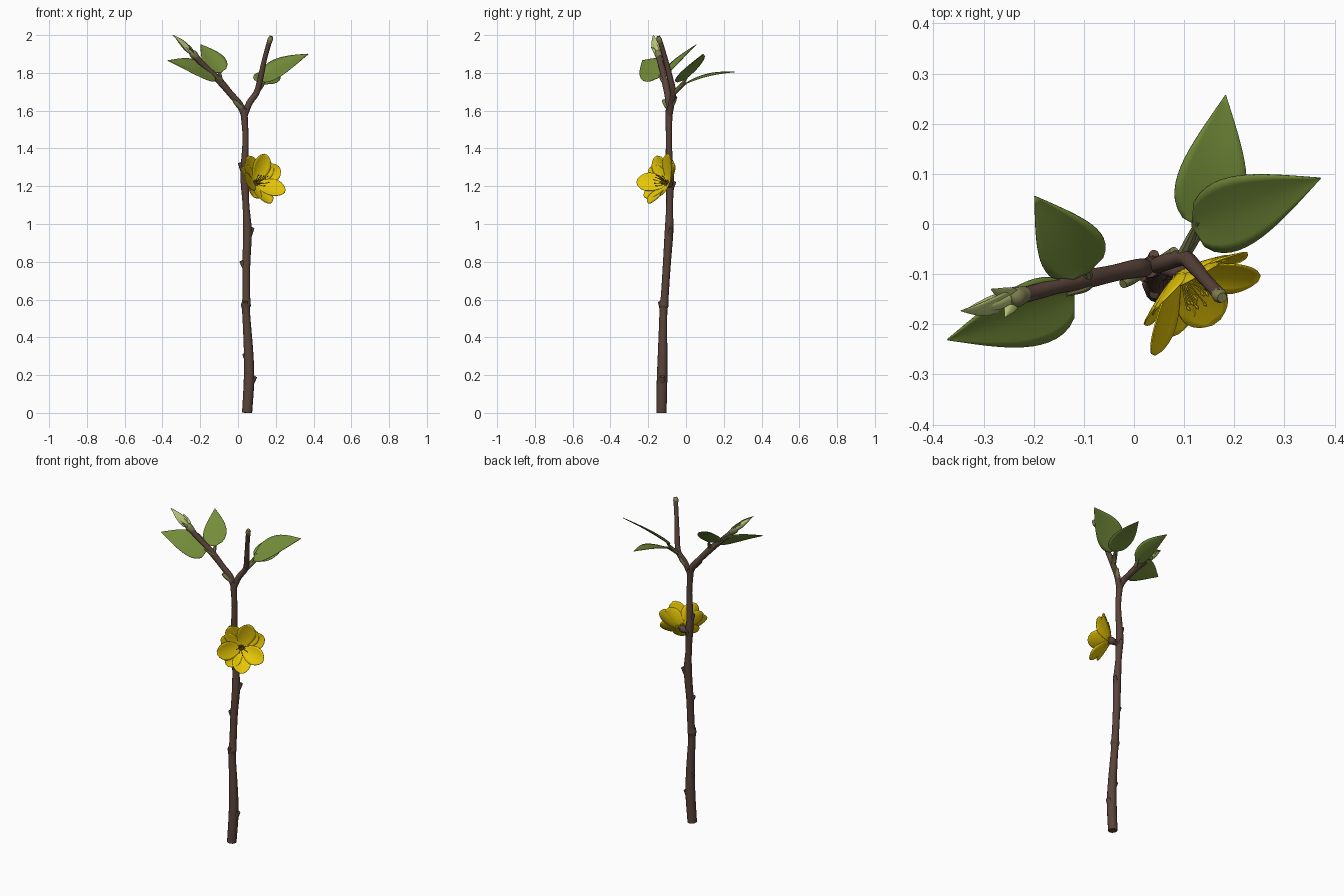
import bpy, bmesh, math
from mathutils import Vector as V


def mat(name, c):
    m = bpy.data.materials.new(name)
    m.diffuse_color = (*c, 1)
    return m


BARK = mat("brown_bark", (0.1, 0.057, 0.042))
LEAF = mat("leaf_green", (0.175, 0.265, 0.042))
BUD = mat("pale_bud_green", (0.50, 0.58, 0.19))
STALK = mat("olive_stalk", (0.21, 0.21, 0.08))
PETAL = mat("petal_yellow", (0.78, 0.56, 0.002))
STAMEN = mat("stamen_gold", (0.50, 0.34, 0.005))


def finish(bm, name, m, thick=0):
    bmesh.ops.recalc_face_normals(bm, faces=bm.faces)
    me = bpy.data.meshes.new(name)
    bm.to_mesh(me)
    bm.free()
    me.materials.append(m)
    ob = bpy.data.objects.new(name, me)
    bpy.context.collection.objects.link(ob)
    if thick:
        s = ob.modifiers.new("thickness", 'SOLIDIFY')
        s.thickness = thick
        s.offset = 0
    bpy.ops.object.select_all(action='DESELECT')
    ob.select_set(True)
    bpy.context.view_layer.objects.active = ob
    bpy.ops.object.shade_smooth_by_angle(angle=math.radians(40))
    return ob


def sweep(name, pts, m, sides=14, steps=5):
    """Round tube through (x, y, z, radius) points, smoothed."""
    P = [V(p) for p in pts]
    P = [P[0] * 2 - P[1]] + P + [P[-1] * 2 - P[-2]]
    P[0][3], P[-1][3] = pts[0][3], pts[-1][3]
    path = []
    for i in range(1, len(P) - 2):
        a, b, c, d = P[i - 1:i + 3]
        for k in range(steps):
            t = k / steps
            path.append(0.5 * (2 * b + (c - a) * t + (2 * a - 5 * b + 4 * c - d) * t * t
                               + (3 * b - a - 3 * c + d) * t ** 3))
    path.append(P[-2])
    bm = bmesh.new()
    rings = []
    u = V((1, 0.13, 0.07))
    for i, p in enumerate(path):
        d = (path[min(i + 1, len(path) - 1)] - path[max(i - 1, 0)]).to_3d().normalized()
        u = (u - d * u.dot(d)).normalized()
        w = d.cross(u)
        r = max(p[3], 0.0005)
        rings.append([bm.verts.new(p.to_3d() + r * (u * math.cos(q) + w * math.sin(q)))
                      for q in (2 * math.pi * j / sides for j in range(sides))])
    for A, B in zip(rings, rings[1:]):
        for j in range(sides):
            k = (j + 1) % sides
            bm.faces.new((A[j], A[k], B[k], B[j]))
    bm.faces.new(rings[0])
    bm.faces.new(rings[-1])
    return finish(bm, name, m)


def sheet(name, f, m, thick, nt=16, nv=8):
    """Thin surface f(t, v), t along 0..1 and v across -1..1."""
    bm = bmesh.new()
    g = [[bm.verts.new(f(i / nt, 2 * j / nv - 1)) for j in range(nv + 1)] for i in range(nt + 1)]
    for i in range(nt):
        for j in range(nv):
            bm.faces.new((g[i][j], g[i + 1][j], g[i + 1][j + 1], g[i][j + 1]))
    return finish(bm, name, m, thick)


def leaf(name, base, tip, side, arch, fold, m=LEAF):
    base, tip, side = V(base), V(tip), V(side)
    n = (tip - base).cross(side).normalized()
    n = n if n.z > 0 else -n

    def f(t, v):
        w = 1.12 * max(math.sin(math.pi * t ** 0.7), 0.0) ** 0.7 * (1 - t) ** 0.3 + 0.01
        return base.lerp(tip, t) + side * v * w + n * (
            arch * math.sin(math.pi * t) + fold * abs(v) ** 1.5 * w)
    return sheet(name, f, m, 0.003)


# Main stem and fork
sweep("main_stem", [
    (.048, -.13, 0, .027), (.058, -.127, .17, .028), (.056, -.124, .32, .025),
    (.043, -.12, .53, .021), (.042, -.118, .57, .026), (.044, -.113, .61, .021),
    (.044, -.102, .78, .021), (.05, -.09, .96, .023), (.042, -.087, 1.1, .018),
    (.036, -.085, 1.22, .022), (.034, -.088, 1.3, .02), (.04, -.091, 1.45, .016),
    (.034, -.09, 1.56, .018), (.03, -.087, 1.61, .02)], BARK)
sweep("left_branch", [(.034, -.089, 1.57, .016), (.01, -.088, 1.63, .019), (-.04, -.098, 1.69, .017),
                      (-.095, -.11, 1.755, .019), (-.15, -.123, 1.81, .016), (-.205, -.138, 1.865, .016),
                      (-.235, -.145, 1.9, .017)], BARK)
sweep("right_branch", [(.034, -.089, 1.57, .016), (.06, -.077, 1.64, .017), (.1, -.068, 1.70, .016),
                       (.123, -.088, 1.79, .015), (.14, -.108, 1.87, .013), (.162, -.132, 1.95, .013),
                       (.171, -.142, 1.98, .013)], BARK)

# Short stubs of old twigs along the wood: start, end, radius
for i, (a, b, r) in enumerate([
        ((.06, -.127, .15), (.09, -.125, .195), .017), ((.055, -.124, .27), (.032, -.118, .315), .014),
        ((.043, -.118, .54), (.04, -.14, .59), .013), ((.044, -.102, .76), (.016, -.105, .805), .013),
        ((.05, -.09, .92), (.078, -.078, .98), .013), ((.036, -.085, 1.18), (.04, -.06, 1.225), .013),
        ((.034, -.088, 1.26), (.008, -.09, 1.325), .012)]):
    a, b = V(a), V(b)
    sweep(f"twig_stub_{i}", [(*a, r * 1.2), (*a.lerp(b, .6), r), (*b, r * .75)], BARK, 10, 3)

# Olive scars at the fork and collars at the branch ends
sweep("fork_scar_left", [(.02, -.09, 1.61, .014), (-.005, -.108, 1.635, .013), (-.022, -.12, 1.655, .009)], STALK, 10)
sweep("fork_scar_right", [(.05, -.08, 1.62, .013), (.07, -.064, 1.65, .012), (.08, -.054, 1.675, .009)], STALK, 10)
sweep("left_tip_collar", [(-.218, -.14, 1.88, .017), (-.237, -.146, 1.9, .021), (-.252, -.15, 1.915, .013)], STALK, 10)
sweep("right_tip_collar", [(.166, -.137, 1.962, .0135), (.171, -.143, 1.978, .015), (.176, -.147, 1.993, .01)],
      STALK, 10)

# Leaf stalks
for i, (a, b, c) in enumerate([
        ((-.085, -.108, 1.745), (-.1, -.127, 1.765), (-.135, -.14, 1.788)),
        ((-.095, -.11, 1.76), (-.095, -.094, 1.785), (-.102, -.08, 1.815)),
        ((.095, -.068, 1.69), (.115, -.025, 1.735), (.128, .005, 1.775)),
        ((.095, -.068, 1.69), (.122, -.03, 1.725), (.138, .0, 1.745))]):
    sweep(f"leaf_stalk_{i}", [(*a, .013), (*b, .01), (*c, .005)], STALK, 8)

# Leaves
leaf("left_low_leaf", (-.12, -.14, 1.777), (-.372, -.231, 1.865), (-.022, .06, .05), .008, .008)
leaf("left_high_leaf", (-.09, -.096, 1.80), (-.198, .055, 1.95), (.055, .038, .018), .006, .008)
leaf("right_front_leaf", (.115, -.004, 1.765), (.372, .091, 1.9), (-.018, .07, .044), .006, .008)
leaf("right_back_leaf", (.137, -.01, 1.74), (.183, .257, 1.805), (.07, -.012, -.01), .014, .004)

# Leaf bud on the left branch
sweep("bud_core", [(-.24, -.146, 1.9, .012), (-.275, -.156, 1.935, .016), (-.31, -.165, 1.968, .009),
                   (-.335, -.17, 1.99, .001)], BUD, 10)
leaf("bud_leaf_long", (-.242, -.148, 1.902), (-.345, -.173, 2.0), (.008, .02, .012), .012, -.005, BUD)
leaf("bud_leaf_back", (-.238, -.142, 1.905), (-.285, -.13, 1.965), (.012, .01, .004), .004, -.005, BUD)
leaf("bud_leaf_front", (-.238, -.15, 1.9), (-.258, -.186, 1.935), (-.012, .006, .006), .004, -.005, BUD)

# Flower: axis, and right/up directions in its plane
ax = V((.56, -.75, .36)).normalized()
rt = V((.8, .6, 0)).normalized()
rt = (rt - ax * rt.dot(ax)).normalized()
up = rt.cross(ax)
up = up if up.z > 0 else -up
fb = V((.087, -.092, 1.212))
s = V((.036, -.085, 1.2))
sweep("flower_stalk", [(*s, .016), (*s.lerp(fb, .5), .014), (*fb, .022), (*(fb + ax * .018), .016)], BARK, 12)


def petal(name, deg, size, lift):
    q = math.radians(deg)
    out = rt * math.cos(q) + up * math.sin(q)
    side = ax.cross(out)

    def f(t, v):
        w = .052 * size * math.sin(math.pi * (.07 + .91 * t ** 1.15)) ** .6
        r = .008 + .134 * size * t ** .9
        h = .012 + .072 * t ** 1.15 + lift * t
        return fb + out * r + side * v * w + ax * (h + .014 * v * v * math.sin(math.pi * t))
    sheet(name, f, PETAL, .003, 12, 8)


for i, d in enumerate([120, 70, 26, -32, -90, -170]):
    petal(f"petal_{i}", d, 1, (0, .006, -.004, .006, 0, .02)[i])
for i, d in enumerate([152, -130, 48]):
    petal(f"outer_petal_{i}", d, .9, -.014)

# Stamens
for i in range(10):
    q = i * 2.4
    o = rt * math.cos(q) + up * math.sin(q)
    k = .018 + .022 * (i % 3) / 2
    a, b, c = fb + ax * .015, fb + ax * .045 + o * k * .6, fb + ax * .072 + o * k
    sweep(f"stamen_{i}", [(*a, .003), (*b, .0018), (*c, .002), (*(c + ax * .006), .004),
                          (*(c + ax * .012), .001)], STAMEN, 6, 3)
